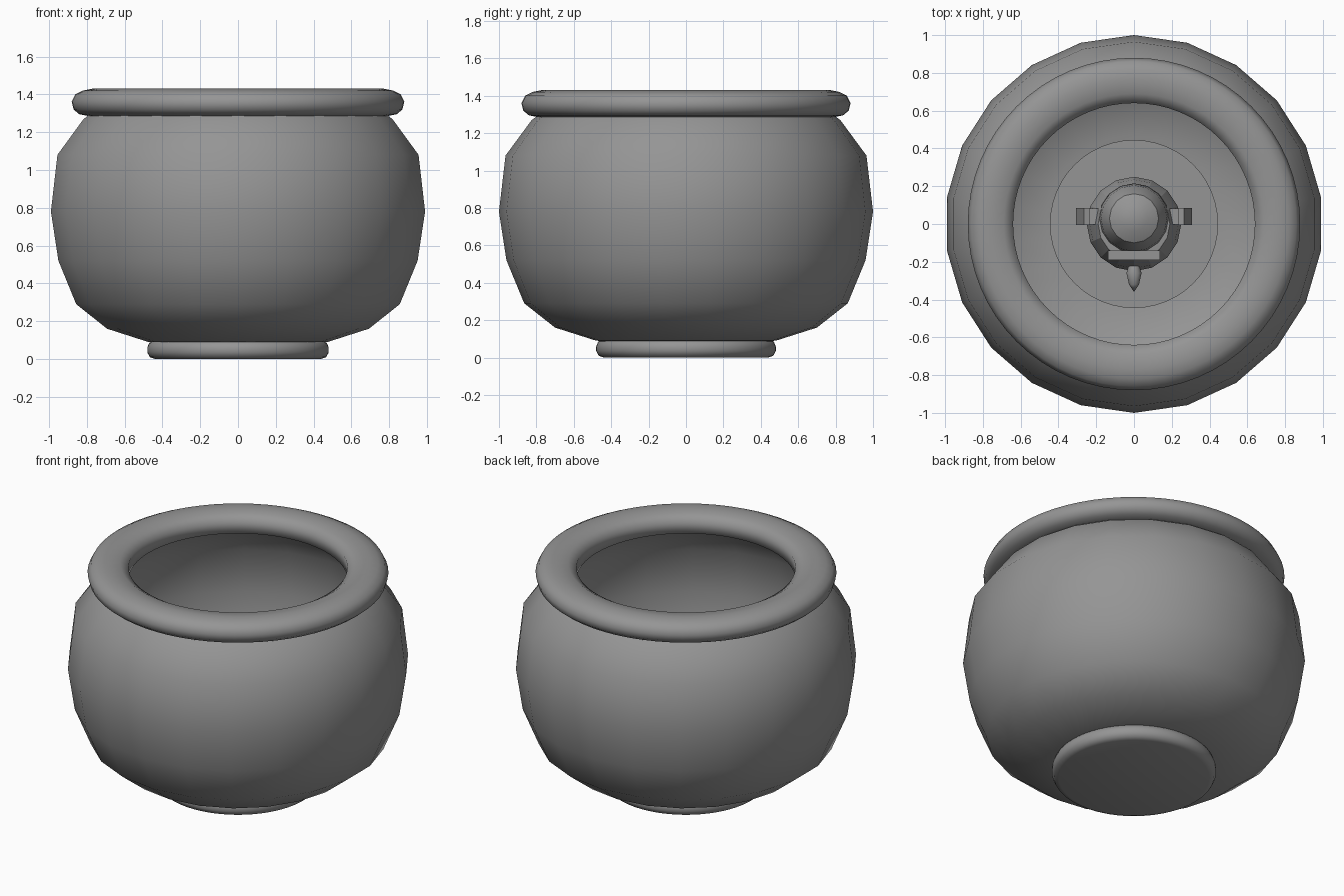
import bpy, bmesh, math

if "Cube" in bpy.data.objects:
    bpy.data.objects.remove(bpy.data.objects["Cube"])

# Dark grey for the whole model
grey = bpy.data.materials.new("dark_grey")
grey.diffuse_color = (0.3, 0.3, 0.3, 1)
grey.use_nodes = True
grey.node_tree.nodes["Principled BSDF"].inputs["Base Color"].default_value = grey.diffuse_color


def smooth(ob, angle=40):
    bpy.ops.object.select_all(action='DESELECT')
    ob.select_set(True)
    bpy.context.view_layer.objects.active = ob
    bpy.ops.object.shade_smooth_by_angle(angle=math.radians(angle))


def lathe(name, profile, sides, loc=(0, 0, 0), rot=(0, 0, 0), closed=False, angle=40):
    """Spin (radius, z) points round z; radius 0 makes a pole."""
    bm = bmesh.new()
    rings = []
    for r, z in profile:
        if r == 0:
            rings.append([bm.verts.new((0, 0, z))] * sides)
        else:
            rings.append([bm.verts.new((r * math.cos(a), r * math.sin(a), z))
                          for a in (math.pi / 2 + 2 * math.pi * i / sides for i in range(sides))])
    pairs = list(zip(rings, rings[1:]))
    if closed:
        pairs.append((rings[-1], rings[0]))
    for a, b in pairs:
        for i in range(sides):
            j = (i + 1) % sides
            bm.faces.new(list(dict.fromkeys((a[i], a[j], b[j], b[i]))))
    bmesh.ops.recalc_face_normals(bm, faces=bm.faces)
    me = bpy.data.meshes.new(name)
    bm.to_mesh(me)
    bm.free()
    me.materials.append(grey)
    ob = bpy.data.objects.new(name, me)
    ob.location, ob.rotation_euler = loc, rot
    bpy.context.collection.objects.link(ob)
    smooth(ob, angle)
    return ob


def box(name, size, loc, rot=(0, 0, 0)):
    bpy.ops.mesh.primitive_cube_add(size=1, location=loc, rotation=rot)
    ob = bpy.context.object
    ob.name = name
    ob.scale = size
    ob.data.materials.append(grey)
    return ob


# Bowl wall: faceted outline outside, thin wall, same outline inside
outer = [(0, 0.08), (0.48, 0.09), (0.70, 0.16), (0.865, 0.29), (0.96, 0.52),
         (1.0, 0.78), (0.965, 1.08), (0.825, 1.27), (0.74, 1.33)]
inner = [(0.72, 1.32), (0.805, 1.255), (0.94, 1.07), (0.975, 0.78),
         (0.935, 0.53), (0.845, 0.31), (0.68, 0.185), (0.47, 0.12), (0, 0.11)]
lathe("bowl", outer + inner, 22, angle=60)

# Rim: rounded outside, sloping in to an upright inner edge
rim = [(0.64, 1.31), (0.64, 1.39), (0.69, 1.42), (0.77, 1.43), (0.82, 1.42),
       (0.86, 1.40), (0.88, 1.36), (0.87, 1.32), (0.84, 1.295), (0.79, 1.285), (0.70, 1.285)]
lathe("rim", rim, 64, closed=True, angle=180)

# Foot: rounded disc
lathe("foot", [(0, 0), (0.44, 0), (0.467, 0.01), (0.48, 0.035), (0.48, 0.06),
               (0.47, 0.085), (0.45, 0.095), (0, 0.095)], 64, angle=180)

# Floor disc inside the bowl
lathe("floor_disc", [(0.445, 0.1), (0.445, 0.13), (0, 0.13)], 48)

# Small ornament standing on the floor disc
lathe("ornament_body", [(0, 0.13), (0.19, 0.13), (0.235, 0.22), (0.25, 0.32),
                        (0.235, 0.42), (0.19, 0.54), (0, 0.56)], 16, (0, 0.0, 0), angle=15)
lathe("ornament_head", [(0, 0.44), (0.16, 0.46), (0.185, 0.52), (0.175, 0.60),
                        (0.13, 0.69), (0.07, 0.72), (0, 0.73)], 16, (0, 0.03, 0), angle=30)
box("ornament_brow", (0.275, 0.05, 0.05), (0, -0.165, 0.6))
lathe("ornament_spout", [(0, 0), (0.05, 0), (0.03, 0.04), (0.042, 0.08),
                         (0.028, 0.14), (0, 0.18)], 10,
      (0, -0.18, 0.42), (math.pi / 2, 0, 0))
for s, side in ((-1, "left"), (1, "right")):
    box(f"ornament_{side}_handle_top", (0.1, 0.085, 0.04), (s * 0.2, 0.04, 0.48))
    box(f"ornament_{side}_handle_side", (0.03, 0.09, 0.2), (s * 0.272, 0.04, 0.42),
        (0, -s * math.radians(12), 0))
